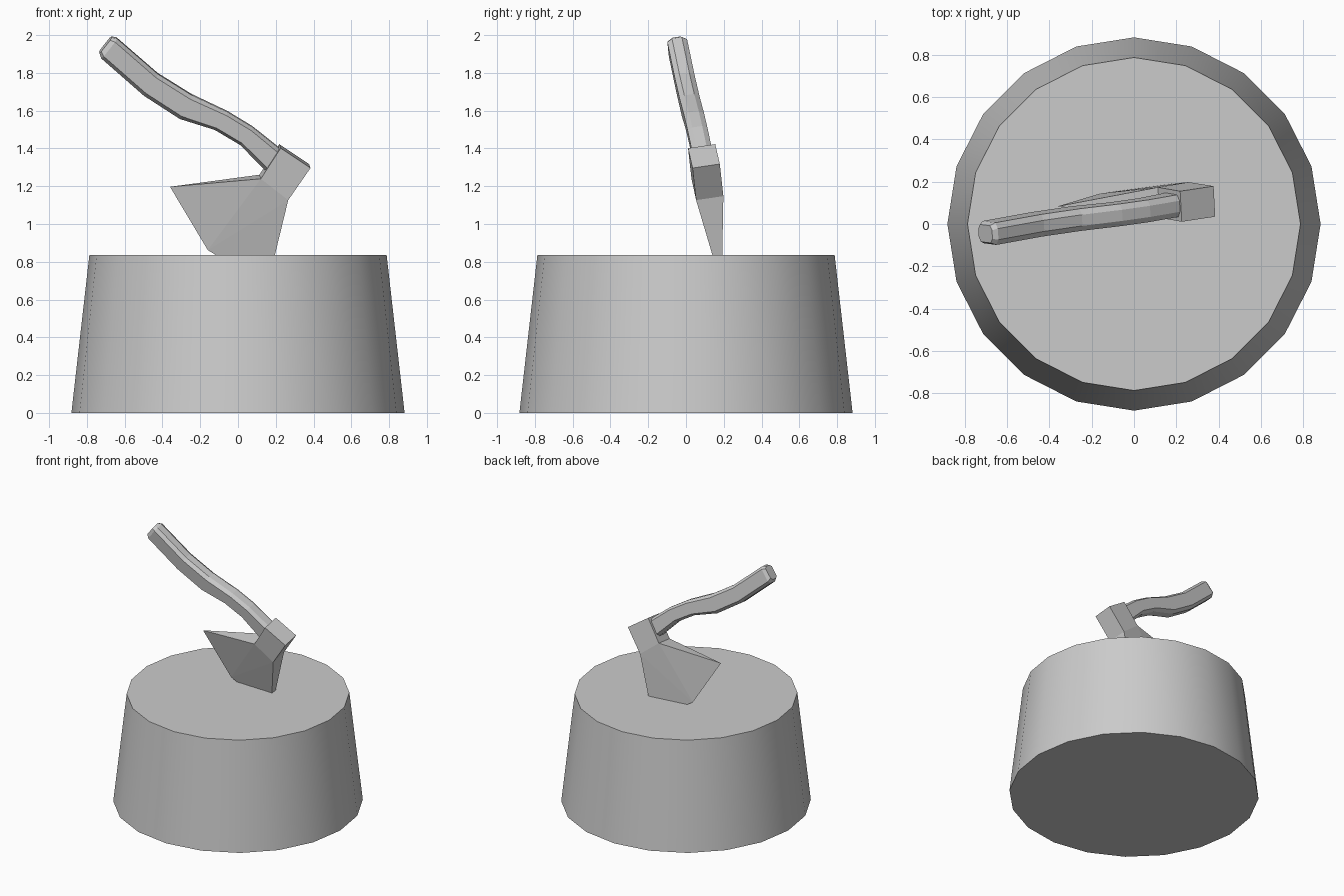
import bpy
import bmesh
from mathutils import Vector

if "Cube" in bpy.data.objects:
    bpy.data.objects.remove(bpy.data.objects["Cube"])

# Tilted plane of the axe: y = A + B*x + C*z
A, B, C = 0.280, 0.0533, -0.148
NORMAL = Vector((B, -1, C)).normalized()


def on_axe(x, z, t=0.0):
    """Front-view position on the axe plane, pushed t along its normal."""
    return Vector((x, A + B * x + C * z, z)) + NORMAL * t


def finish(name, bm):
    bmesh.ops.recalc_face_normals(bm, faces=bm.faces)
    mesh = bpy.data.meshes.new(name)
    bm.to_mesh(mesh)
    bm.free()
    obj = bpy.data.objects.new(name, mesh)
    bpy.context.collection.objects.link(obj)
    return obj


# Chopping block: 20-sided tapered stump with smooth sides
H = 0.835
bpy.ops.mesh.primitive_cone_add(vertices=20, radius1=0.882, radius2=0.787,
                                depth=H, location=(0, 0, H / 2))
stump = bpy.context.object
stump.name = "chopping_block"
bpy.ops.object.shade_smooth_by_angle()

# Axe head: square eye block, tapering to a sharp bearded blade
bm = bmesh.new()
HALF = 0.073
eye = [(0.222, 1.412), (0.38, 1.307), (0.262, 1.137), (0.117, 1.25)]
edge = [(-0.36, 1.197), (-0.16, 0.862), (0.155, 0.67)]
front = [bm.verts.new(on_axe(x, z, HALF)) for x, z in eye]
back = [bm.verts.new(on_axe(x, z, -HALF)) for x, z in eye]
toe, mid, heel = [bm.verts.new(on_axe(x, z)) for x, z in edge]
for side in (front, back):
    bm.faces.new(side)
    bm.faces.new((side[3], toe, mid))
    bm.faces.new((side[3], mid, side[2]))
    bm.faces.new((side[2], mid, heel))
for i, j in ((0, 1), (1, 2), (3, 0)):
    bm.faces.new((front[i], front[j], back[j], back[i]))
bm.faces.new((front[3], back[3], toe))
bm.faces.new((front[2], back[2], heel))
finish("axe_head", bm)

# Axe handle: octagonal section lofted between upper and lower edge points
upper = [(-0.642, 1.985), (-0.425, 1.797), (-0.245, 1.685), (-0.055, 1.595),
         (0.077, 1.515), (0.215, 1.405), (0.28, 1.34)]
lower = [(-0.725, 1.88), (-0.5, 1.683), (-0.31, 1.56), (-0.125, 1.502),
         (0.01, 1.422), (0.135, 1.295), (0.20, 1.23)]
section = [(1, 0.5), (0.72, 1), (-0.72, 1), (-1, 0.5),
           (-1, -0.5), (-0.72, -1), (0.72, -1), (1, -0.5)]
stations = []
for u, l in zip(upper, lower):
    u, l = Vector(u), Vector(l)
    stations.append(((u + l) / 2, (u - l) / 2, 0.053))
# Bevelled butt end
c, w, t = stations[0]
stations.insert(0, (c + (c - stations[1][0]).normalized() * 0.025, w * 0.78, t * 0.78))

bm = bmesh.new()
rings = []
for c, w, t in stations:
    rings.append([bm.verts.new(on_axe(c.x + w.x * a, c.y + w.y * a, t * b))
                  for a, b in section])
for r0, r1 in zip(rings, rings[1:]):
    for i in range(8):
        j = (i + 1) % 8
        bm.faces.new((r0[i], r0[j], r1[j], r1[i]))
bm.faces.new(rings[0])
bm.faces.new(rings[-1])
finish("axe_handle", bm)
